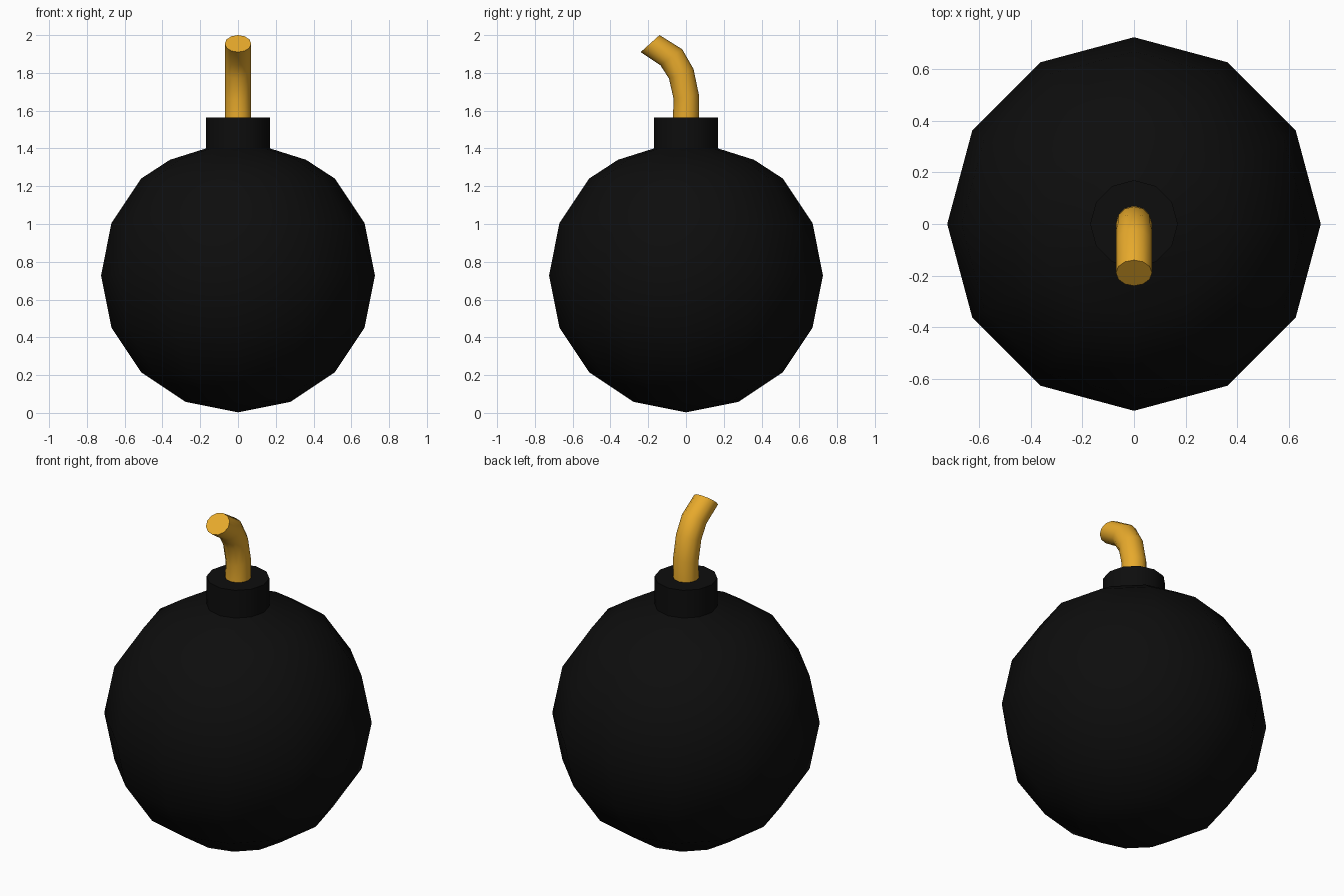
import bpy, bmesh
from math import sin, cos, pi
from mathutils import Vector

if "Cube" in bpy.data.objects:
    bpy.data.objects.remove(bpy.data.objects["Cube"])

SIDES = 12


def material(name, color):
    mat = bpy.data.materials.new(name)
    mat.diffuse_color = (*color, 1)
    mat.use_nodes = True
    mat.node_tree.nodes["Principled BSDF"].inputs["Base Color"].default_value = mat.diffuse_color
    return mat


def loft(name, rings, mat, angle):
    """Skin a list of rings; a ring of one point is a pole, open ends are capped."""
    bm = bmesh.new()
    loops = [[bm.verts.new(p) for p in ring] for ring in rings]
    for a, b in zip(loops, loops[1:]):
        for i in range(SIDES):
            j = (i + 1) % SIDES
            if len(a) == 1:
                bm.faces.new((a[0], b[j], b[i]))
            else:
                bm.faces.new((a[i], a[j], b[j], b[i]))
    for end in (loops[0], loops[-1]):
        if len(end) > 1:
            bm.faces.new(end)
    bmesh.ops.recalc_face_normals(bm, faces=bm.faces)
    mesh = bpy.data.meshes.new(name)
    bm.to_mesh(mesh)
    bm.free()
    obj = bpy.data.objects.new(name, mesh)
    bpy.context.collection.objects.link(obj)
    mesh.materials.append(mat)
    bpy.ops.object.select_all(action='DESELECT')
    obj.select_set(True)
    bpy.context.view_layer.objects.active = obj
    bpy.ops.object.shade_smooth_by_angle(angle=angle)
    return obj


def ring(center, u, v):
    return [center + u * cos(2 * pi * i / SIDES) + v * sin(2 * pi * i / SIDES)
            for i in range(SIDES)]


def flat_ring(r, z):
    return ring(Vector((0, 0, z)), Vector((r, 0, 0)), Vector((0, r, 0)))


black = material("black_iron", (0.004, 0.004, 0.004))
yellow = material("yellow_cord", (0.8, 0.4, 0.025))

# Round body with its short neck, lathed as one surface
R, CZ = 0.725, 0.728
profile = [(R * sin(k * pi / 8), CZ - R * cos(k * pi / 8)) for k in range(1, 7)]
profile += [(0.36, 1.34), (0.17, 1.40), (0.17, 1.565)]
loft("body", [[Vector((0, 0, 0.003))]] + [flat_ring(r, z) for r, z in profile],
     black, pi / 4)

# Curved fuse: (y, z) of the inner and outer edge of the bend at each ring
edges = [((-0.07, 1.555), (0.07, 1.555)),
         ((-0.065, 1.66), (0.068, 1.685)),
         ((-0.09, 1.77), (0.04, 1.82)),
         ((-0.135, 1.84), (-0.02, 1.925)),
         ((-0.24, 1.91), (-0.14, 2.0))]
fuse_rings = []
for inner, outer in edges:
    a, b = Vector((0, *inner)), Vector((0, *outer))
    fuse_rings.append(ring((a + b) / 2, Vector((0.07, 0, 0)), (b - a) / 2))
loft("fuse", fuse_rings, yellow, pi / 4)
